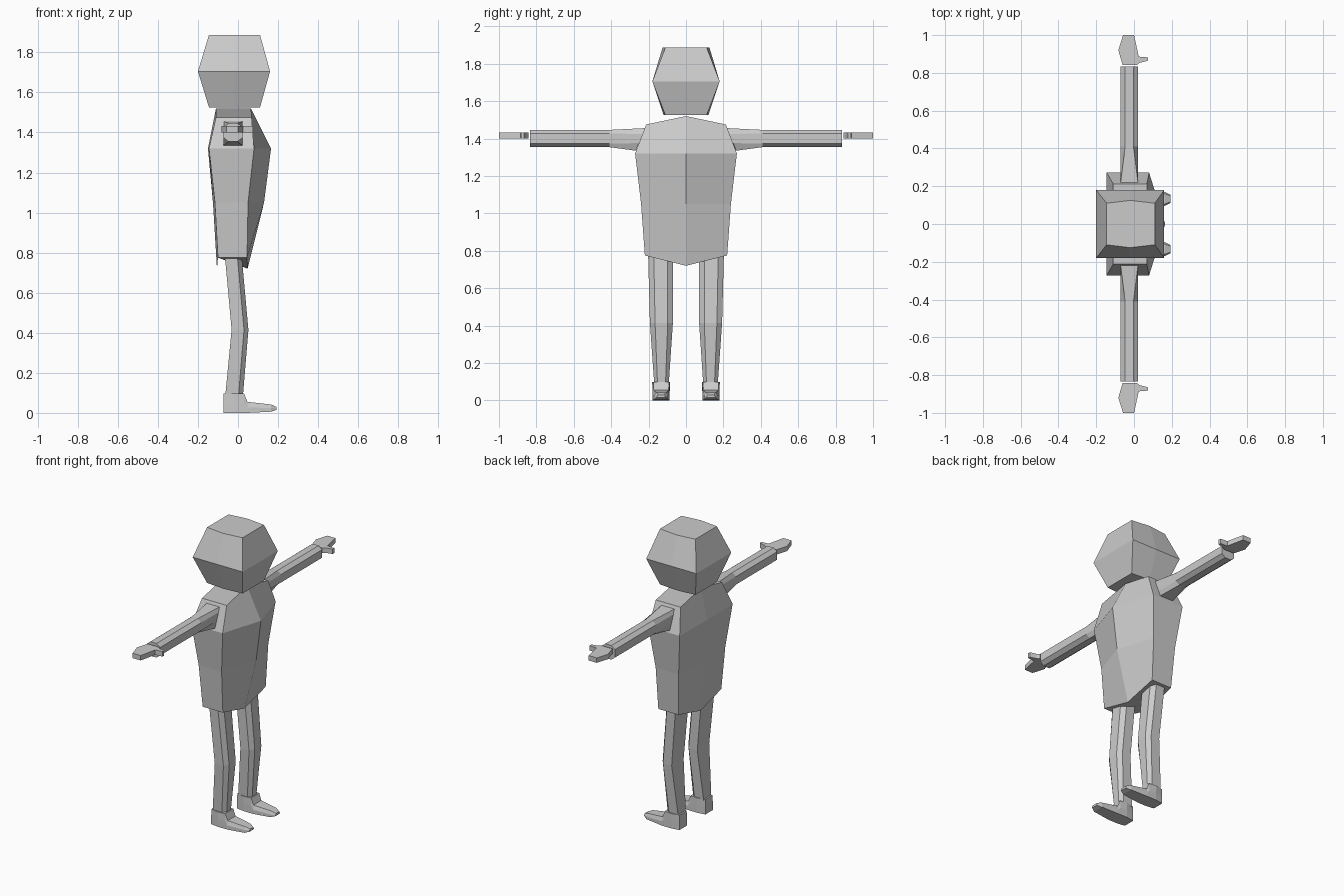
import bpy, bmesh

if "Cube" in bpy.data.objects:
    bpy.data.objects.remove(bpy.data.objects["Cube"])

grey = bpy.data.materials.new("plain grey")
grey.diffuse_color = (0.6, 0.6, 0.6, 1)
grey.use_nodes = True
grey.node_tree.nodes["Principled BSDF"].inputs["Base Color"].default_value = grey.diffuse_color


def loft(name, rings):
    """Skin a closed solid through rings with equal point counts."""
    bm = bmesh.new()
    loops = [[bm.verts.new(p) for p in ring] for ring in rings]
    n = len(loops[0])
    for a, b in zip(loops, loops[1:]):
        for i in range(n):
            j = (i + 1) % n
            bm.faces.new((a[i], a[j], b[j], b[i]))
    bm.faces.new(loops[0])
    bm.faces.new(loops[-1])
    bmesh.ops.recalc_face_normals(bm, faces=bm.faces)
    me = bpy.data.meshes.new(name)
    bm.to_mesh(me)
    bm.free()
    me.materials.append(grey)
    ob = bpy.data.objects.new(name, me)
    bpy.context.collection.objects.link(ob)


# Head: three six-sided rings with slightly bowed sides
rings = []
for z, back, front, ends, mid in ((1.525, -0.145, 0.11, 0.11, 0.12),
                                  (1.705, -0.20, 0.16, 0.18, 0.18),
                                  (1.887, -0.145, 0.11, 0.11, 0.125)):
    rings.append([(back, -ends, z), (-0.02, -mid, z), (front, -ends, z),
                  (front, ends, z), (-0.02, mid, z), (back, ends, z)])
loft("head", rings)

# Torso: side z, centre z, half width, back side x, back centre x, front side x, front centre x
rings = []
for zs, zc, w, bs, bc, fs, fc in (
        (0.775, 0.72, 0.22, -0.10, -0.105, 0.045, 0.048),
        (1.05, 1.05, 0.24, -0.115, -0.125, 0.05, 0.13),
        (1.32, 1.32, 0.272, -0.145, -0.15, 0.08, 0.165),
        (1.475, 1.52, 0.213, -0.11, -0.11, 0.068, 0.065)):
    rings.append([(fs, -w, zs), (fc, 0, zc), (fs, w, zs),
                  (bs, w, zs), (bc, 0, zc), (bs, -w, zs)])
loft("torso", rings)

for side, s in (("left", 1), ("right", -1)):
    # Arm: eight-sided sleeve flaring into a square shoulder
    c, h, t = -0.025, 0.047, 0.022
    shoulder = [(-h, 0.212, 1.456), (h, 0.212, 1.456),
                (h, 0.225, 1.425), (h, 0.252, 1.375),
                (h, 0.268, 1.335), (-h, 0.268, 1.335),
                (-h, 0.252, 1.375), (-h, 0.225, 1.425)]
    octagon = [(-t, 1.446), (t, 1.446), (h, 1.426), (h, 1.374),
               (t, 1.354), (-t, 1.354), (-h, 1.374), (-h, 1.426)]
    rings = [[(c + x, s * y, z) for x, y, z in shoulder]]
    for y in (0.41, 0.833):
        rings.append([(c + x, s * y, z) for x, z in octagon])
    loft(side + "_arm", rings)

    # Hand: flat mitten with thumb
    outline = [(-0.06, 0.842), (0.015, 0.842), (0.03, 0.853), (0.075, 0.865),
               (0.075, 0.882), (0.025, 0.886), (0.02, 0.91), (0.0, 1.0),
               (-0.058, 1.0), (-0.083, 0.92)]
    loft(side + "_hand", [[(x, s * y, z) for x, y in outline]
                          for z in (1.40, 1.432)])

    # Leg: square at the back, chamfered at the front, bent knee
    rings = []
    for z, back, front, y0, y1 in ((0.09, -0.063, 0.025, 0.092, 0.17),
                                   (0.415, -0.032, 0.052, 0.07, 0.193),
                                   (0.80, -0.067, 0.017, 0.068, 0.203)):
        m, w, k = (y0 + y1) / 2, (y1 - y0) / 2, front - 0.022
        rings.append([(x, s * (m + y), z) for x, y in (
            (back, -w), (k, -w), (front, -w * 0.55),
            (front, w * 0.55), (k, w), (back, w))])
    loft(side + "_leg", rings)

    # Foot: heel block with a low tapering toe
    rings = []
    for x, w, z0, z1, top in ((-0.073, 0.038, 0, 0.097, 0.036),
                              (-0.02, 0.046, 0, 0.097, 0.048),
                              (0.03, 0.046, 0, 0.097, 0.042),
                              (0.047, 0.046, 0, 0.055, 0.040),
                              (0.165, 0.036, 0.006, 0.042, 0.026),
                              (0.192, 0.022, 0.015, 0.03, 0.016)):
        rings.append([(x, s * (0.133 + y), z) for y, z in (
            (-w, z0), (w, z0), (w, (z0 + z1) / 2), (top, z1),
            (-top, z1), (-w, (z0 + z1) / 2))])
    loft(side + "_foot", rings)
